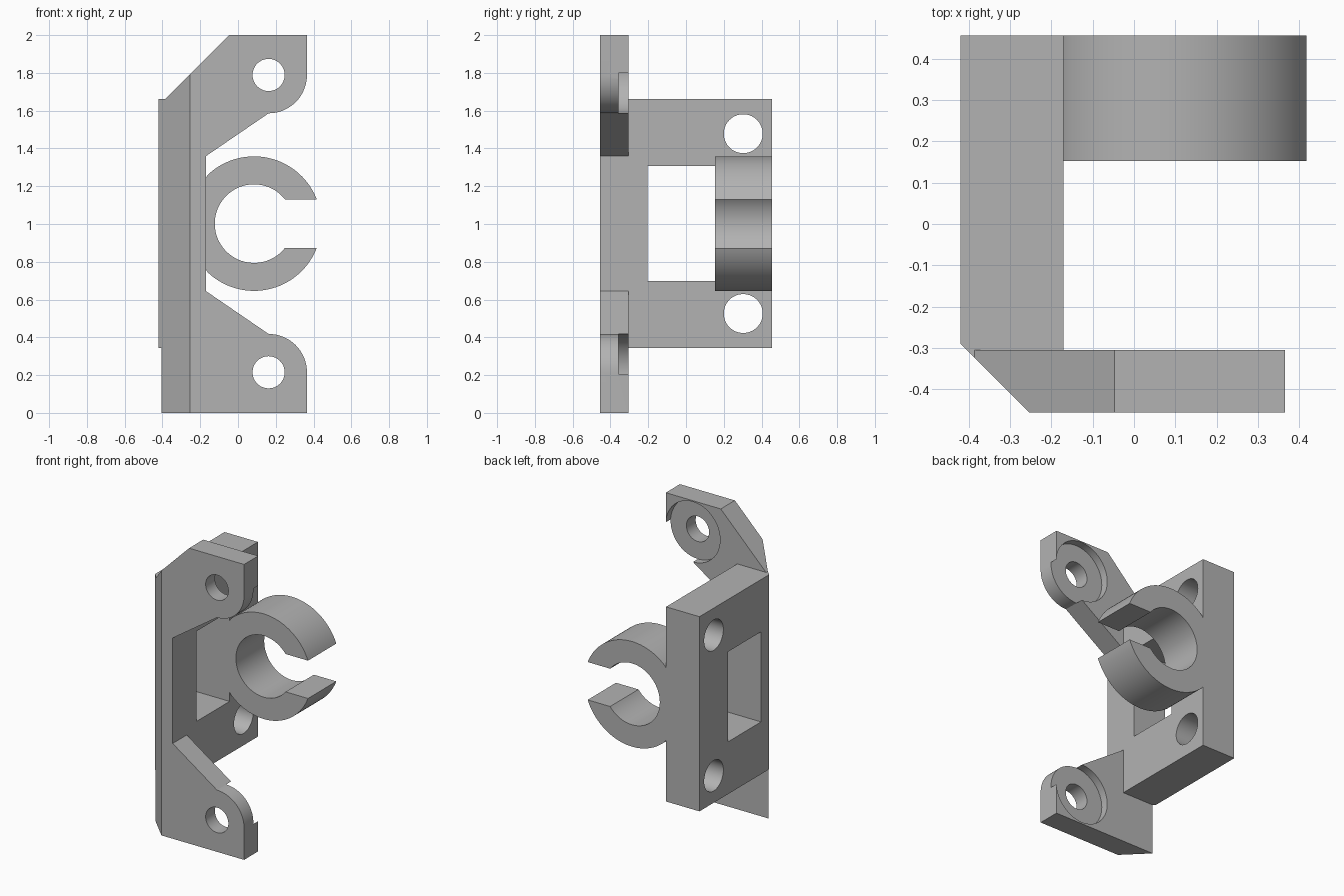
import bpy, bmesh
from math import cos, sin, pi, asin, radians

if "Cube" in bpy.data.objects:
    bpy.data.objects.remove(bpy.data.objects["Cube"])

grey = bpy.data.materials.new("plain_grey")
grey.use_nodes = True
grey.diffuse_color = (0.45, 0.45, 0.45, 1)
grey.node_tree.nodes["Principled BSDF"].inputs["Base Color"].default_value = (0.45, 0.45, 0.45, 1)


def arc(cx, cy, r, start, end, steps):
    """Points along an arc, both ends included."""
    return [(cx + r * cos(start + (end - start) * i / steps),
             cy + r * sin(start + (end - start) * i / steps)) for i in range(steps + 1)]


def prism(name, profile, axis, low, high):
    """Extrude a closed profile along an axis."""
    place = {"x": lambda a, b, t: (t, a, b),
             "y": lambda a, b, t: (a, t, b),
             "z": lambda a, b, t: (a, b, t)}[axis]
    bm = bmesh.new()
    face = bm.faces.new([bm.verts.new(place(a, b, low)) for a, b in profile])
    grown = bmesh.ops.extrude_face_region(bm, geom=[face])["geom"]
    step = place(0, 0, high - low)
    bmesh.ops.translate(bm, vec=step, verts=[g for g in grown if isinstance(g, bmesh.types.BMVert)])
    bmesh.ops.recalc_face_normals(bm, faces=bm.faces)
    mesh = bpy.data.meshes.new(name)
    bm.to_mesh(mesh)
    bm.free()
    mesh.materials.append(grey)
    obj = bpy.data.objects.new(name, mesh)
    bpy.context.collection.objects.link(obj)
    return obj


def select(obj):
    bpy.ops.object.select_all(action="DESELECT")
    obj.select_set(True)
    bpy.context.view_layer.objects.active = obj


def cut(obj, cutter):
    """Subtract a cutter, then discard it."""
    cutter.hide_render = True
    mod = obj.modifiers.new("cut", "BOOLEAN")
    mod.operation, mod.solver, mod.object = "DIFFERENCE", "EXACT", cutter
    select(obj)
    bpy.ops.object.modifier_apply(modifier=mod.name)
    bpy.data.objects.remove(cutter)


def circle(cx, cy, r):
    return arc(cx, cy, r, 0, 2 * pi, 64)[:-1]


MID = 1.002              # height of the symmetry plane
LEFT, INNER = -0.42, -0.17   # faces of the base plate
FRONT, STEP, BACK = -0.456, -0.305, 0.456
RING_FRONT = 0.153

# Base plate with a window and two screw holes
plate = prism("base_plate", [(LEFT, -0.29), (-0.405, STEP), (INNER, STEP), (INNER, BACK), (LEFT, BACK)],
              "z", 0.343, 1.661)
window = [(-0.203, 0.697), (RING_FRONT, 0.697), (RING_FRONT, 1.307), (-0.203, 1.307)]
cut(plate, prism("window_cutter", window, "x", -1, 1))
for side in (-1, 1):
    cut(plate, prism("hole_cutter", circle(0.303, MID + side * 0.476, 0.103), "x", -1, 1))

# Front flange with two rounded ears
EAR_X, EAR_R, EAR_DZ = 0.162, 0.203, 0.787
profile = [(LEFT, 0), (EAR_X + EAR_R, 0)]
profile += arc(EAR_X, MID - EAR_DZ, EAR_R, 0, pi / 2, 16)
profile += [(INNER, 0.645), (INNER, 1.359)]
profile += arc(EAR_X, MID + EAR_DZ, EAR_R, -pi / 2, 0, 16)
profile += [(EAR_X + EAR_R, 2), (-0.047, 2), (-0.386, 1.661), (LEFT, 1.661)]
flange = prism("front_flange", profile, "y", FRONT, STEP)

# Bevelled left corner of the flange
cut(flange, prism("bevel_cutter", [(-0.71, 0), (0.29, -1), (-1, -1), (-1, 0)], "z", -1, 3))

# Screw holes and shallow counterbores in the ears
for side in (-1, 1):
    z = MID + side * EAR_DZ
    cut(flange, prism("hole_cutter", circle(EAR_X, z, 0.085), "y", -1, 1))
    cut(flange, prism("counterbore_cutter", circle(EAR_X, z, EAR_R + 0.0005), "y", -0.357, 0))

# Open clip ring, flattened where it meets the plate
RING_X, OUTER, BORE, GAP = 0.085, 0.356, 0.208, 0.128
outer_start, bore_start = asin(GAP / OUTER), asin(GAP / BORE)
ring = arc(RING_X, MID, OUTER, outer_start, 2 * pi - outer_start, 96)
ring = [(max(x, INNER), z) for x, z in ring]
ring += arc(RING_X, MID, BORE, 2 * pi - bore_start, bore_start, 72)
clip = prism("clip_ring", ring, "y", RING_FRONT, BACK)

for part in (plate, flange, clip):
    select(part)
    bpy.ops.object.shade_smooth_by_angle(angle=radians(30))
